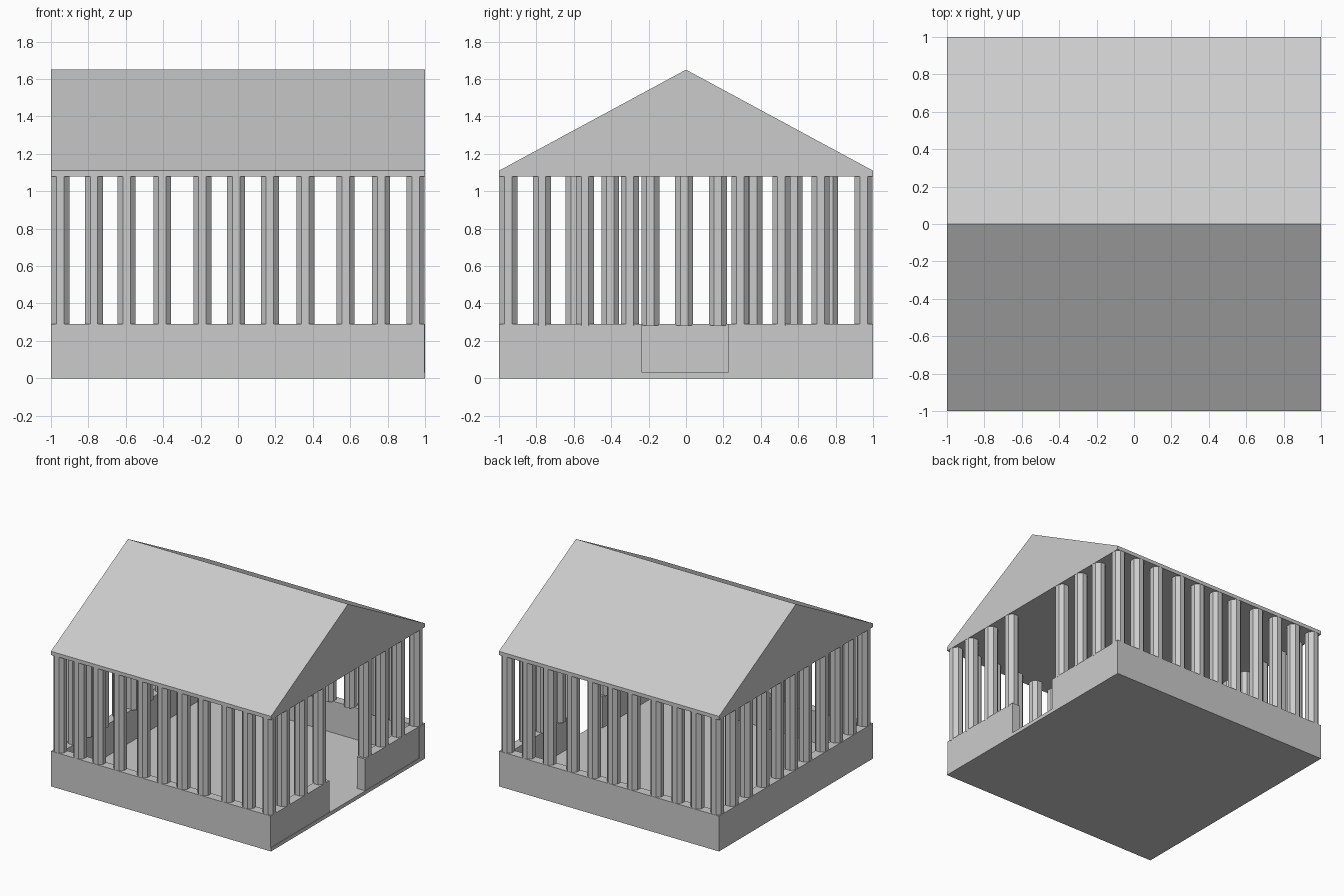
import bpy, bmesh, math

if "Cube" in bpy.data.objects:
    bpy.data.objects.remove(bpy.data.objects["Cube"])


def make_object(name, bm):
    bmesh.ops.recalc_face_normals(bm, faces=bm.faces)
    mesh = bpy.data.meshes.new(name)
    bm.to_mesh(mesh)
    bm.free()
    obj = bpy.data.objects.new(name, mesh)
    bpy.context.collection.objects.link(obj)
    return obj


def box(name, x0, x1, y0, y1, z0, z1):
    bm = bmesh.new()
    bmesh.ops.create_cube(bm, size=1)
    for v in bm.verts:
        v.co = ((x0 + x1) / 2 + v.co.x * (x1 - x0),
                (y0 + y1) / 2 + v.co.y * (y1 - y0),
                (z0 + z1) / 2 + v.co.z * (z1 - z0))
    return make_object(name, bm)


FLOOR, WALL_TOP, COL_BOTTOM, EAVE_BOTTOM = 0.03, 0.29, 0.283, 1.08
T = 0.075      # wall thickness
R = 0.048      # column half width

# Floor slab
box("floor_slab", -1, 1, -1, 1, 0, FLOOR)

# Low walls, with an entrance in the right side
box("front_wall", -1, 0.997, -1, -1 + T, FLOOR, WALL_TOP)
box("back_wall", -1, 1, 1 - T, 1, FLOOR, WALL_TOP)
box("left_wall", -1, -1 + T, -1 + T, 1 - T, FLOOR, WALL_TOP)
box("right_wall_front", 0.997 - T, 0.997, -1 + T, -0.235, FLOOR, WALL_TOP)
box("right_wall_back", 0.997 - T, 0.997, 0.225, 1 - T, FLOOR, WALL_TOP)

# Octagonal column shared by all positions
bm = bmesh.new()
ring = []
for i in range(8):
    a = math.radians(22.5 + 45 * i)
    r = R / math.cos(math.radians(22.5))
    ring.append(bm.verts.new((r * math.cos(a), r * math.sin(a), COL_BOTTOM)))
base = bm.faces.new(ring)
ext = bmesh.ops.extrude_face_region(bm, geom=[base], use_keep_orig=True)
for v in ext["geom"]:
    if isinstance(v, bmesh.types.BMVert):
        v.co.z = EAVE_BOTTOM + 0.005
first = make_object("column", bm)

# Column rows: long rows on front, back and left, gap at the entrance
row = [-0.95, -0.77, -0.595, -0.405, -0.19, -0.01, 0.17, 0.36, 0.575, 0.765, 0.95]
entrance_row = [-0.77, -0.54, -0.30, 0.29, 0.51, 0.72]
spots = [(x, y) for y in (-0.95, 0.95) for x in row]
spots += [(-0.95, y) for y in row[1:-1]]
spots += [(0.95, y) for y in entrance_row]
for i, (x, y) in enumerate(spots):
    col = first if i == 0 else bpy.data.objects.new("column", first.data)
    if i:
        bpy.context.collection.objects.link(col)
    col.location = (x, y, 0)

# Gable roof: pentagon profile extruded along x
profile = [(-1, EAVE_BOTTOM), (1, EAVE_BOTTOM), (1, 1.11), (0, 1.65), (-1, 1.11)]
bm = bmesh.new()
ends = [[bm.verts.new((x, y, z)) for y, z in profile] for x in (-1, 1)]
bm.faces.new(ends[0])
bm.faces.new(ends[1])
for i in range(5):
    j = (i + 1) % 5
    bm.faces.new((ends[0][i], ends[0][j], ends[1][j], ends[1][i]))
make_object("gable_roof", bm)
